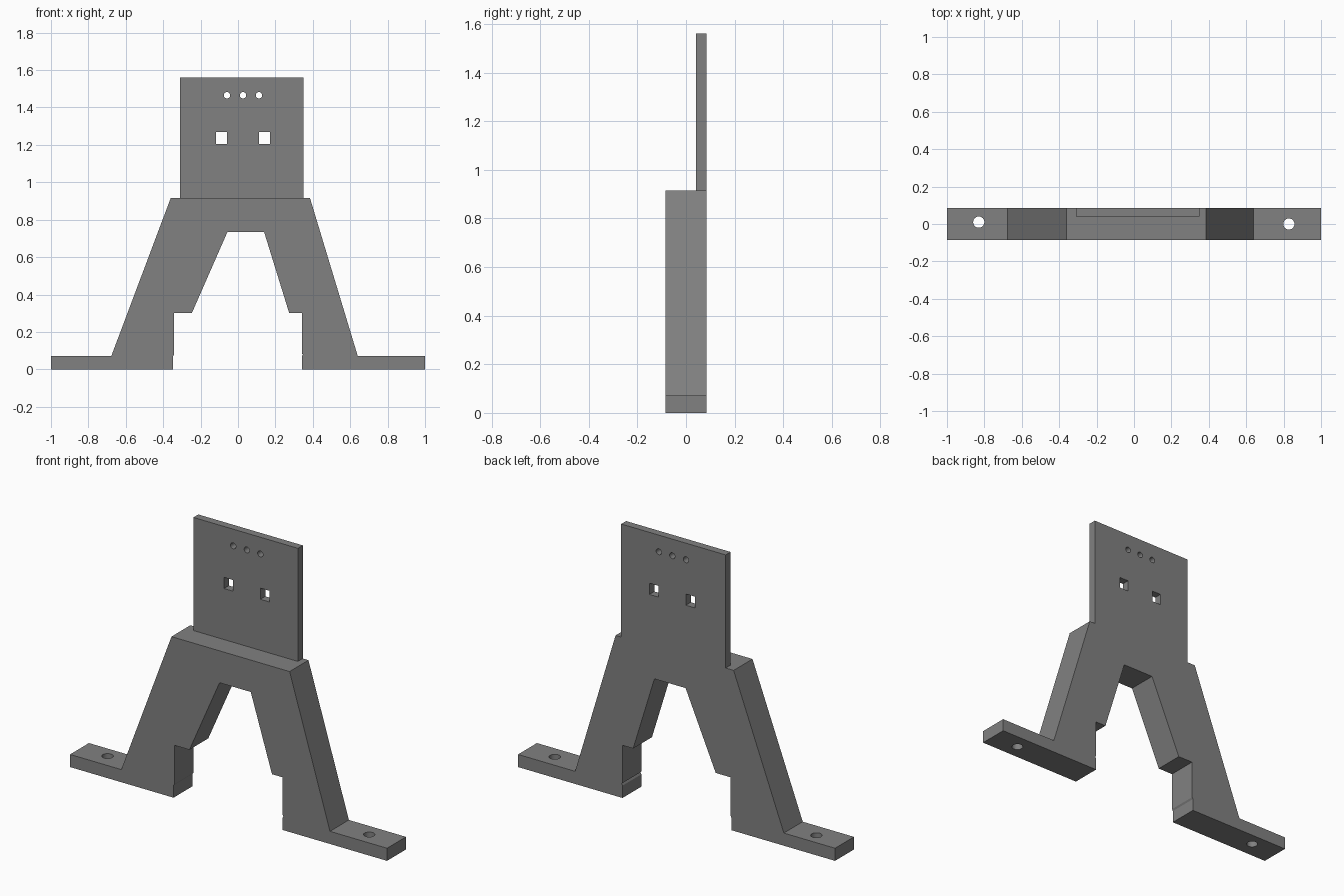
import bpy, bmesh, math

if "Cube" in bpy.data.objects:
    bpy.data.objects.remove(bpy.data.objects["Cube"])

grey = bpy.data.materials.new("mid grey")
grey.diffuse_color = (0.22, 0.22, 0.22, 1)
grey.use_nodes = True
grey.node_tree.nodes["Principled BSDF"].inputs["Base Color"].default_value = grey.diffuse_color


def extrude_profile(name, points, y0, y1):
    """Solid from an (x, z) outline swept from y0 to y1."""
    bm = bmesh.new()
    face = bm.faces.new([bm.verts.new((x, y0, z)) for x, z in points])
    swept = bmesh.ops.extrude_face_region(bm, geom=[face])["geom"]
    bmesh.ops.translate(bm, vec=(0, y1 - y0, 0),
                        verts=[v for v in swept if isinstance(v, bmesh.types.BMVert)])
    bmesh.ops.recalc_face_normals(bm, faces=bm.faces)
    mesh = bpy.data.meshes.new(name)
    bm.to_mesh(mesh)
    bm.free()
    mesh.materials.append(grey)
    obj = bpy.data.objects.new(name, mesh)
    bpy.context.collection.objects.link(obj)
    return obj


def rectangle(x0, x1, z0, z1):
    return [(x0, z0), (x1, z0), (x1, z1), (x0, z1)]


def round_cutter(location, radius, rotation=(0, 0, 0)):
    bpy.ops.mesh.primitive_cylinder_add(vertices=24, radius=radius, depth=0.4,
                                        location=location, rotation=rotation)
    return bpy.context.object


def cut(target, cutters):
    """Subtract each cutter from the target, then discard it."""
    for cutter in cutters:
        cutter.hide_render = True
        mod = target.modifiers.new("hole", 'BOOLEAN')
        mod.operation, mod.solver, mod.object = 'DIFFERENCE', 'EXACT', cutter
        bpy.context.view_layer.objects.active = target
        bpy.ops.object.modifier_apply(modifier=mod.name)
        bpy.data.objects.remove(cutter, do_unlink=True)


# Splayed stand with flat feet, stepped inner legs and a small nick above each foot
stand = extrude_profile("stand", [
    (-1, 0), (-0.347, 0), (-0.347, 0.07), (-0.341, 0.08), (-0.341, 0.3),
    (-0.247, 0.3), (-0.057, 0.733), (0.14, 0.733), (0.274, 0.3), (0.341, 0.3),
    (0.341, 0.085), (0.347, 0.08), (0.341, 0.07), (0.341, 0),
    (1, 0), (1, 0.072), (0.64, 0.072), (0.385, 0.915), (-0.36, 0.915),
    (-0.677, 0.072), (-1, 0.072)], -0.085, 0.085)

# Screw holes through the feet
cut(stand, [round_cutter((-0.83, 0.01, 0), 0.03), round_cutter((0.828, 0, 0), 0.03)])

# Upright plate flush with the back of the stand
plate = extrude_profile("plate", rectangle(-0.31, 0.349, 0.915, 1.56), 0.041, 0.085)

# Three round holes above two square windows
cutters = [round_cutter((x, 0.06, 1.465), 0.017, (math.pi / 2, 0, 0))
           for x in (-0.059, 0.027, 0.112)]
cutters += [extrude_profile("window_cutter", rectangle(x, x + 0.058, 1.206, 1.27), -0.1, 0.2)
            for x in (-0.117, 0.113)]
cut(plate, cutters)

# Smooth hole walls, crisp edges elsewhere
for obj in (stand, plate):
    bpy.ops.object.select_all(action='DESELECT')
    obj.select_set(True)
    bpy.context.view_layer.objects.active = obj
    bpy.ops.object.shade_smooth_by_angle(angle=math.radians(30))
